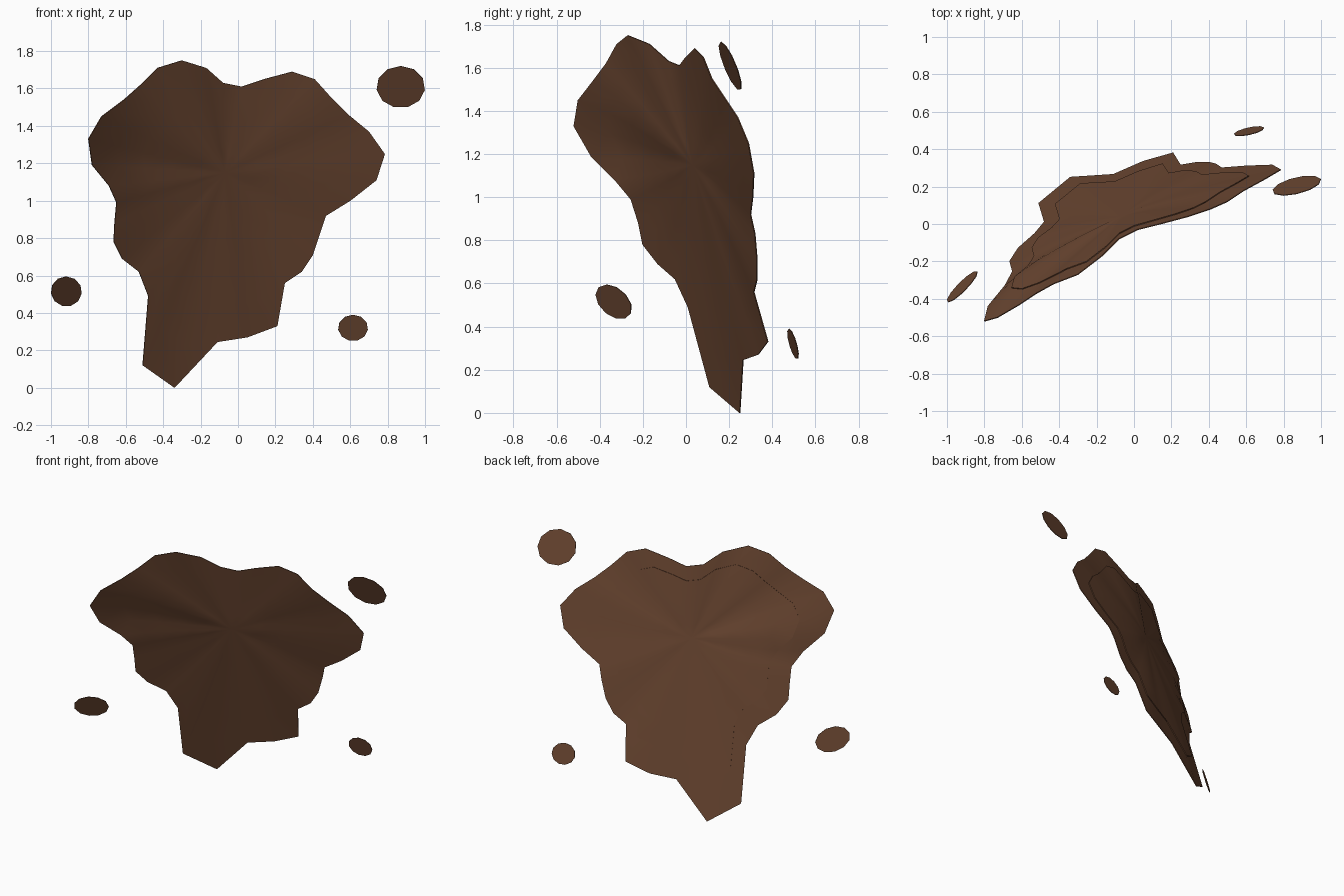
import bpy, bmesh, math

if "Cube" in bpy.data.objects:
    bpy.data.objects.remove(bpy.data.objects["Cube"])

brown = bpy.data.materials.new("dark_brown")
brown.diffuse_color = (0.145, 0.062, 0.031, 1)
brown.use_nodes = True
brown.node_tree.nodes["Principled BSDF"].inputs["Base Color"].default_value = brown.diffuse_color

LEAN = -0.29            # depth change per unit of height
CX, CZ = -0.07, 1.15    # middle of the splat

# Splat edge, clockwise: x, depth, height
EDGE = [(-.30, -.27, 1.75), (-.17, -.17, 1.71), (-.08, -.08, 1.63), (.02, -.03, 1.61),
        (.14, 0, 1.65), (.29, .04, 1.69), (.41, .08, 1.65), (.50, .12, 1.55),
        (.59, .18, 1.46), (.70, .24, 1.37), (.785, .29, 1.25), (.74, .315, 1.11),
        (.60, .31, 1.0), (.47, .30, .92), (.44, .32, .83), (.40, .33, .71),
        (.34, .33, .62), (.25, .315, .56), (.21, .38, .33), (.05, .335, .27),
        (-.11, .265, .245), (-.34, .25, 0), (-.51, .11, .12), (-.48, .01, .49),
        (-.53, -.05, .62), (-.62, -.13, .69), (-.665, -.20, .78), (-.66, -.22, .88),
        (-.65, -.255, .99), (-.69, -.33, 1.08), (-.78, -.44, 1.19), (-.80, -.52, 1.33),
        (-.73, -.50, 1.45), (-.61, -.43, 1.54), (-.52, -.37, 1.62), (-.43, -.32, 1.71)]

# Bend of the sheet seen from above: x, depth at height 1
BEND = [(-.8, -.42), (-.66, -.265), (-.5, -.15), (-.3, -.04), (-.1, .06),
        (.05, .135), (.2, .19), (.4, .255), (.6, .31), (.8, .365)]


def depth(x, z):
    for (x0, y0), (x1, y1) in zip(BEND, BEND[1:]):
        if x <= x1:
            break
    return y0 + (y1 - y0) * (x - x0) / (x1 - x0) + LEAN * (z - 1)


def finish(name, bm, thick):
    mesh = bpy.data.meshes.new(name)
    bm.to_mesh(mesh)
    bm.free()
    mesh.materials.append(brown)
    ob = bpy.data.objects.new(name, mesh)
    bpy.context.collection.objects.link(ob)
    mod = ob.modifiers.new("thickness", 'SOLIDIFY')
    mod.thickness, mod.offset = thick, 0
    bpy.ops.object.select_all(action='DESELECT')
    ob.select_set(True)
    bpy.context.view_layer.objects.active = ob
    bpy.ops.object.modifier_apply(modifier=mod.name)
    bpy.ops.object.shade_smooth_by_angle(angle=math.radians(30))


def splat(name, size, back, thick):
    """Curved sheet made of shrinking rings of the edge outline."""
    bm = bmesh.new()
    rings = []
    for k in (1, .8, .6, .4, .2):
        s = k * size
        ring = []
        for x, y, z in EDGE:
            px, pz = CX + s * (x - CX), CZ + s * (z - CZ)
            py = depth(px, pz) + s * (y - depth(x, z)) + back
            ring.append(bm.verts.new((px, py, pz)))
        rings.append(ring)
    mid = bm.verts.new((CX, depth(CX, CZ) + back, CZ))
    n = len(EDGE)
    for i in range(n):
        j = (i + 1) % n
        for a, b in zip(rings, rings[1:]):
            bm.faces.new((a[i], a[j], b[j], b[i]))
        bm.faces.new((rings[-1][i], rings[-1][j], mid))
    finish(name, bm, thick)


def drop(name, x, y, z, rx, rz, slope_x, slope_z):
    """Flat tilted droplet."""
    bm = bmesh.new()
    ring = []
    for i in range(11):
        a = -math.tau * i / 11 + math.pi / 2
        dx, dz = rx * math.cos(a), rz * math.sin(a)
        ring.append(bm.verts.new((x + dx, y + slope_x * dx + slope_z * dz, z + dz)))
    bm.faces.new(ring)
    finish(name, bm, .004)


# Main splat and the smaller layer on its back
splat("splat_sheet", 1, 0, .005)
splat("back_layer", .8, .008, .005)

# Stray droplets
drop("upper_drop", .87, .205, 1.608, .13, .112, .22, -.39)
drop("left_drop", -.918, -.335, .515, .082, .08, .93, -.42)
drop("lower_drop", .615, .496, .32, .08, .07, .21, -.27)
